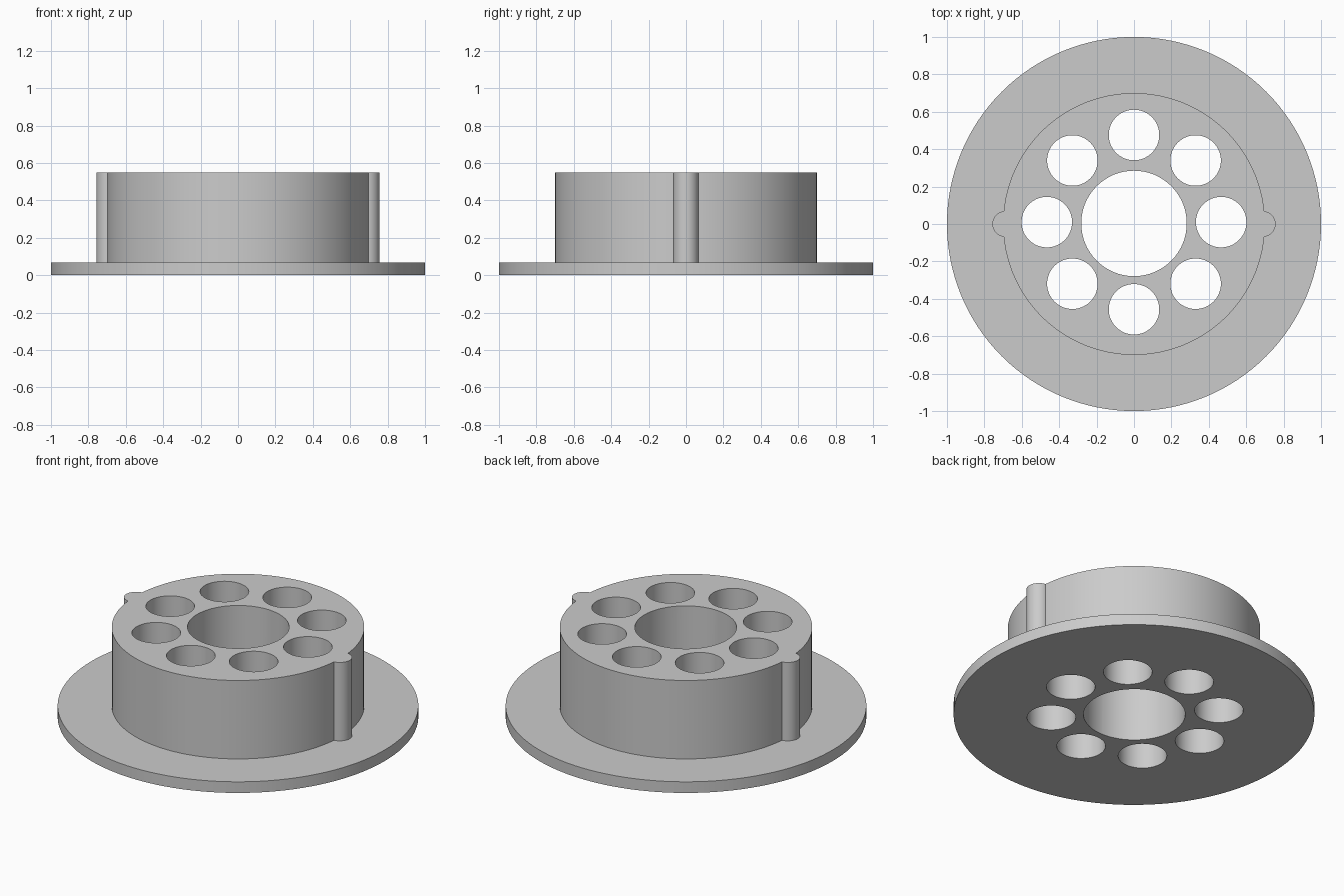
import bpy, bmesh, math
from mathutils import Matrix, Vector

cube = bpy.data.objects.get("Cube")
if cube:
    bpy.data.objects.remove(cube, do_unlink=True)

PLATE_TOP, TOP = 0.068, 0.548
RING_OFFSET = 0.01

grey = bpy.data.materials.new("light_grey")
grey.use_nodes = True
colour = (0.6, 0.6, 0.6, 1)
grey.diffuse_color = colour
grey.node_tree.nodes["Principled BSDF"].inputs["Base Color"].default_value = colour


def cylinders(name, discs, z0, z1, segments):
    """One object made of upright cylinders; discs holds (x, y, radius)."""
    bm = bmesh.new()
    for x, y, r in discs:
        bmesh.ops.create_cone(
            bm, cap_ends=True, segments=segments, radius1=r, radius2=r,
            depth=z1 - z0,
            matrix=Matrix.Translation(Vector((x, y, (z0 + z1) / 2))))
    mesh = bpy.data.meshes.new(name)
    bm.to_mesh(mesh)
    bm.free()
    mesh.materials.append(grey)
    obj = bpy.data.objects.new(name, mesh)
    bpy.context.collection.objects.link(obj)
    return obj


def combine(target, tool, operation):
    """Apply a boolean and discard the tool."""
    tool.hide_render = True
    mod = target.modifiers.new(operation.lower(), 'BOOLEAN')
    mod.operation, mod.solver, mod.object = operation, 'EXACT', tool
    bpy.ops.object.select_all(action='DESELECT')
    target.select_set(True)
    bpy.context.view_layer.objects.active = target
    bpy.ops.object.modifier_apply(modifier=mod.name)
    bpy.data.objects.remove(tool, do_unlink=True)


# Wide base flange with a raised hub and two side keys
hub = cylinders("flanged_hub", [(0, 0, 1)], 0, PLATE_TOP, 128)
combine(hub, cylinders("hub_body", [(0, 0, 0.70)], 0.03, TOP, 128), 'UNION')
keys = [(side * 0.689, 0, 0.068) for side in (-1, 1)]
combine(hub, cylinders("side_keys", keys, 0.045, TOP, 48), 'UNION')

# Central bore and ring of eight through holes
holes = [(0, 0.003, 0.282)]
for i in range(8):
    a = i * math.tau / 8
    holes.append((0.466 * math.cos(a), RING_OFFSET + 0.466 * math.sin(a), 0.135))
combine(hub, cylinders("hole_cutters", holes, -0.2, TOP + 0.2, 64), 'DIFFERENCE')

# Smooth walls, crisp rims
bpy.ops.object.shade_smooth_by_angle(angle=math.radians(30))
